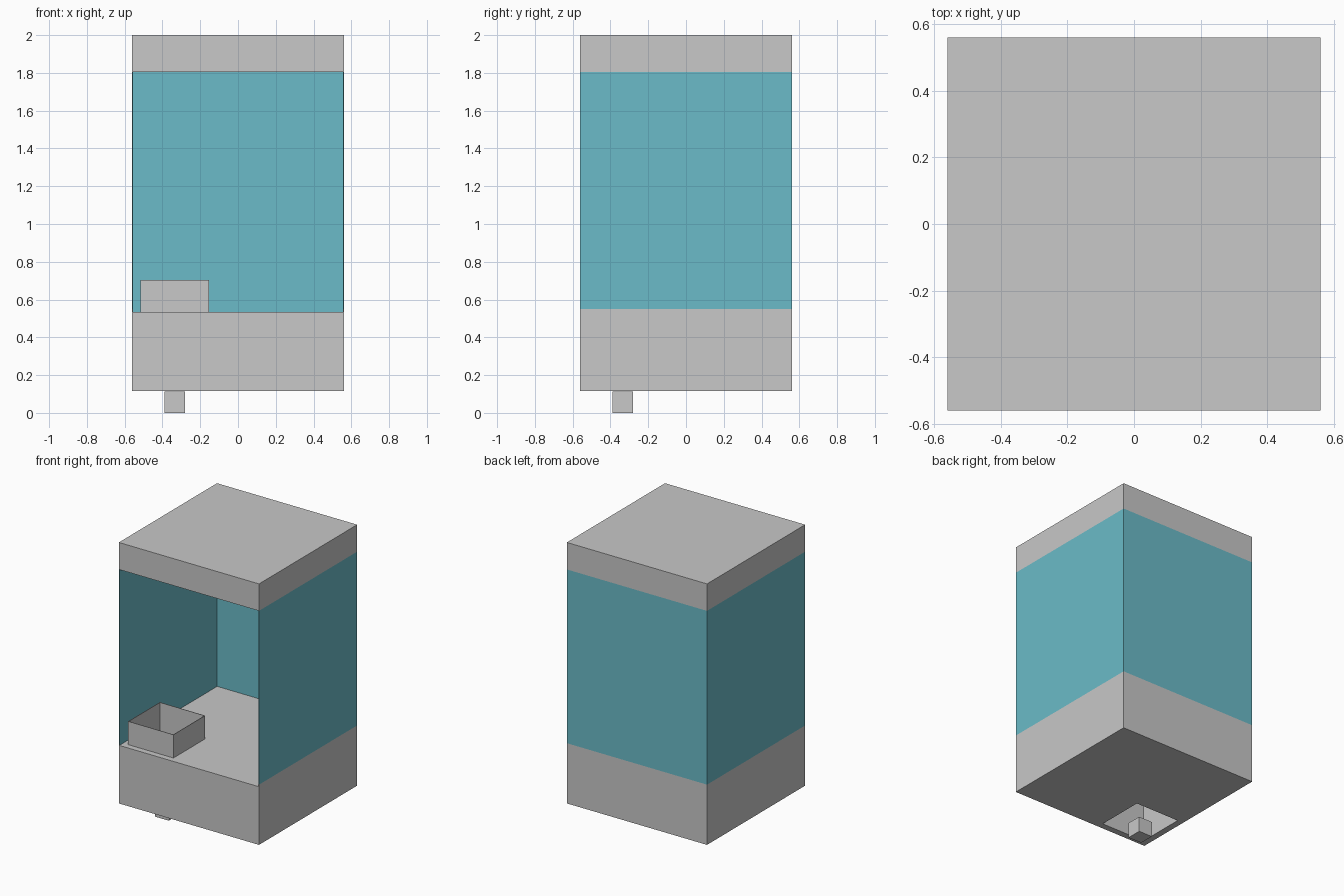
import bpy, bmesh

if "Cube" in bpy.data.objects:
    bpy.data.objects.remove(bpy.data.objects["Cube"])

H = 0.56                                  # half width of the cabinet
Z0, FLOOR, SPLIT, LID, TOP = 0.115, 0.535, 0.55, 1.805, 2.0
C0, C1, RIM = -0.517, -0.154, 0.703       # chute square and rim height
T = 0.004                                 # sheet thickness


def material(name, rgb):
    m = bpy.data.materials.new(name)
    m.diffuse_color = (*rgb, 1)
    m.use_nodes = True
    m.node_tree.nodes["Principled BSDF"].inputs["Base Color"].default_value = m.diffuse_color
    return m


grey = material("light grey", (0.578, 0.578, 0.578))
teal = material("teal glass", (0.147, 0.497, 0.578))


def box(name, lo, hi, *mats):
    bm = bmesh.new()
    bmesh.ops.create_cube(bm, size=1)
    for v in bm.verts:
        v.co = [lo[i] if v.co[i] < 0 else hi[i] for i in range(3)]
    me = bpy.data.meshes.new(name)
    bm.to_mesh(me)
    bm.free()
    ob = bpy.data.objects.new(name, me)
    bpy.context.collection.objects.link(ob)
    for m in mats:
        me.materials.append(m)
    return ob


def cut(target, cutter):
    cutter.hide_render = True
    cutter.display_type = 'WIRE'
    mod = target.modifiers.new("opening", 'BOOLEAN')
    mod.operation, mod.solver, mod.object = 'DIFFERENCE', 'EXACT', cutter


# Base with the square chute shaft running right through it
base = box("base", (-H, -H, Z0), (H, H, FLOOR), grey)
shaft = box("shaft_cutter", (C0 + T, C0 + T, 0), (C1 - T, C1 - T, 1), grey)
cut(base, shaft)

# Thin chute rim standing on the floor
rim = box("chute_rim", (C0, C0, FLOOR - 0.01), (C1, C1, RIM), grey)
cut(rim, shaft)

# Lid
box("lid", (-H, -H, LID), (H, H, TOP), grey)

# Glass walls on three sides; a low strip of each outer face is grey
walls = {
    "left_glass": ((-H, -H), (-H + T, H)),
    "right_glass": ((H - T, -H), (H, H)),
    "back_glass": ((-H + T, H - T), (H - T, H)),
}
for name, (lo, hi) in walls.items():
    wall = box(name, (*lo, FLOOR), (*hi, LID), teal, grey)
    bm = bmesh.new()
    bm.from_mesh(wall.data)
    bmesh.ops.bisect_plane(bm, geom=bm.verts[:] + bm.edges[:] + bm.faces[:],
                           plane_co=(0, 0, SPLIT), plane_no=(0, 0, 1))
    for f in bm.faces:
        c = f.calc_center_median()
        outer = max(abs(c.x), abs(c.y)) > H - 0.001
        f.material_index = int(outer and c.z < SPLIT)
    bm.to_mesh(wall.data)
    bm.free()

# Small cube below the chute
box("prize_cube", (-0.39, -0.39, 0), (-0.28, -0.28, 0.112), grey)
